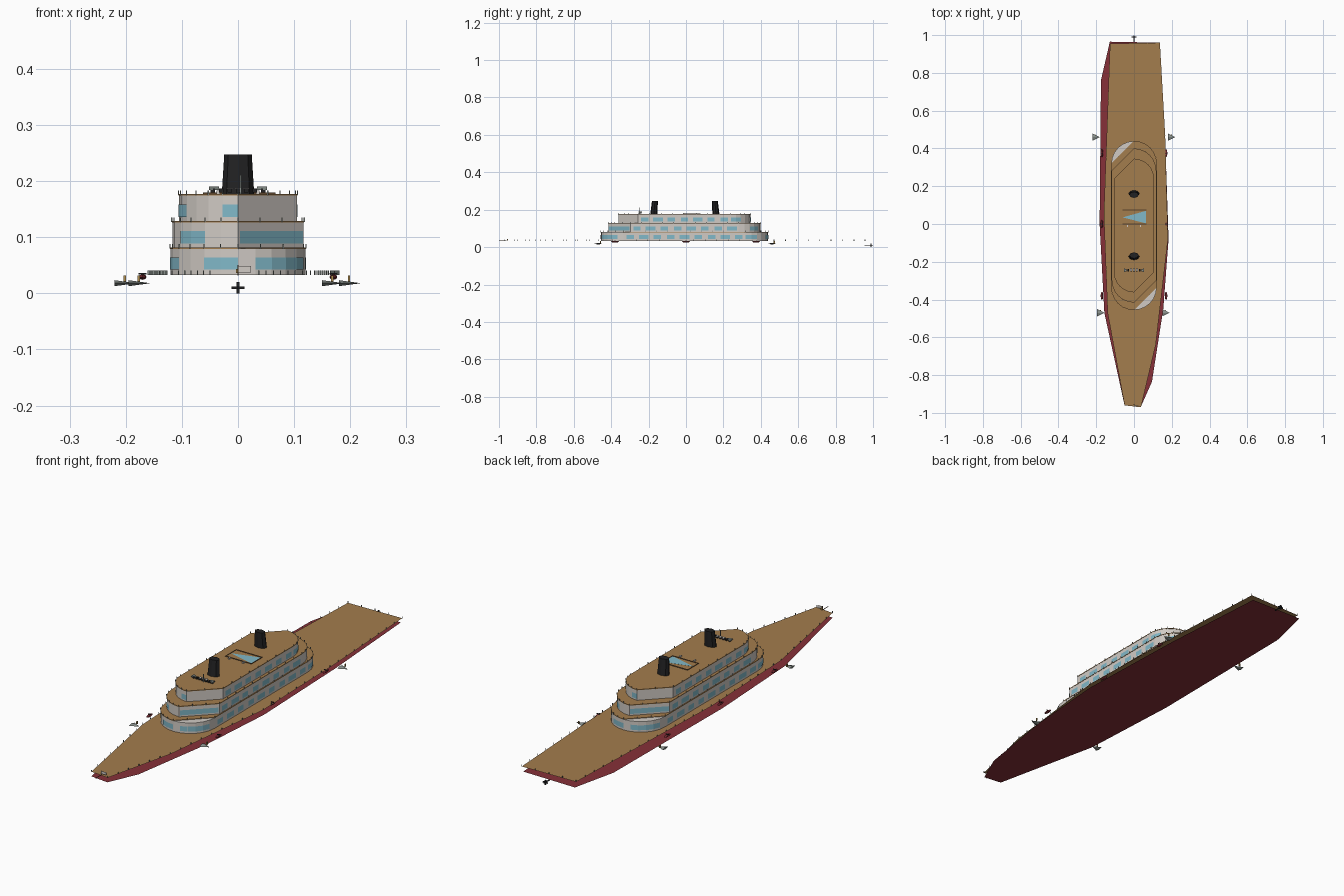
import bpy, bmesh, math
from mathutils import Vector

old = bpy.data.objects.get("Cube")
if old:
    bpy.data.objects.remove(old, do_unlink=True)


def material(name, r, g, b):
    m = bpy.data.materials.new(name)
    m.use_nodes = True
    m.diffuse_color = (r, g, b, 1)
    m.node_tree.nodes["Principled BSDF"].inputs["Base Color"].default_value = (r, g, b, 1)
    return m


WOOD = material("deck wood", 0.37, 0.205, 0.075)
RED = material("hull red", 0.24, 0.03, 0.04)
WALL = material("warm white", 0.64, 0.60, 0.56)
GLASS = material("window blue", 0.22, 0.48, 0.58)
BLACK = material("funnel black", 0.015, 0.015, 0.016)
TRIM = material("dark wood", 0.10, 0.055, 0.025)
GREY = material("rail grey", 0.25, 0.28, 0.26)
GOLD = material("brass", 0.45, 0.28, 0.08)


def finish(name, bm, mat):
    mesh = bpy.data.meshes.new(name)
    bm.to_mesh(mesh)
    bm.free()
    mesh.materials.append(mat)
    obj = bpy.data.objects.new(name, mesh)
    bpy.context.collection.objects.link(obj)
    return obj


def sheet(bm, points, z):
    return bm.faces.new([bm.verts.new((x, y, z)) for x, y in points])


def add_box(bm, centre, size):
    verts = bmesh.ops.create_cube(bm, size=1)["verts"]
    bmesh.ops.scale(bm, vec=size, verts=verts)
    bmesh.ops.translate(bm, vec=centre, verts=verts)


def box(name, centre, size, mat):
    bm = bmesh.new()
    add_box(bm, centre, size)
    return finish(name, bm, mat)


def prism(name, points, z0, z1, mat):
    bm = bmesh.new()
    face = sheet(bm, points, z0)
    top = bmesh.ops.extrude_face_region(bm, geom=[face])["geom"]
    bmesh.ops.translate(bm, vec=(0, 0, z1 - z0), verts=[v for v in top if isinstance(v, bmesh.types.BMVert)])
    bmesh.ops.recalc_face_normals(bm, faces=bm.faces)
    return finish(name, bm, mat)


def tier_outline(r, half, chamfer, steps=6):
    """Long rounded outline, optionally with two opposite corners cut straight."""
    quarter = []
    straight = half - r
    for corner in range(4):
        cy = straight if corner < 2 else -straight
        cut = chamfer and corner in (1, 3)
        for i in range(0, steps + 1, steps if cut else 1):
            a = math.pi / 2 * (corner + i / steps)
            p = (r * math.cos(a), cy + r * math.sin(a) + CENTRE)
            if not quarter or (Vector(p) - Vector(quarter[-1])).length > 1e-4:
                quarter.append(p)
    return quarter[:-1] if (Vector(quarter[0]) - Vector(quarter[-1])).length < 1e-4 else quarter


def posts(name, outline, z, height, pitch, mat):
    bm = bmesh.new()
    for i, p in enumerate(outline):
        a, b = Vector(p), Vector(outline[(i + 1) % len(outline)])
        n = max(1, round((b - a).length / pitch))
        for k in range(n):
            q = a.lerp(b, k / n)
            add_box(bm, (q.x, q.y, z + height / 2), (0.002, 0.002, height))
    finish(name, bm, mat)


CENTRE = -0.008
DECK, KEEL = 0.033, 0.012

# Open hull: bottom sheet and main deck sheet
keel = [(-0.05, -0.96), (0.035, -0.97), (0.095, -0.835), (0.155, -0.45), (0.183, -0.08),
        (0.165, 0.45), (0.13, 0.96), (-0.128, 0.965), (-0.175, 0.76), (-0.182, 0.0), (-0.157, -0.47)]
deck = [(-0.05, -0.96), (0.037, -0.97), (0.115, -0.64), (0.18, -0.08), (0.165, 0.47),
        (0.137, 0.96), (-0.127, 0.955), (-0.16, 0.05), (-0.14, -0.47)]
for name, pts, z, mat in (("hull_bottom", keel, KEEL, RED), ("main_deck", deck, DECK, WOOD)):
    bm = bmesh.new()
    sheet(bm, pts, z)
    finish(name, bm, mat)
posts("deck_rail_posts", deck, DECK, 0.008, 0.06, GREY)

# Superstructure tiers: radius, half length, base, top, cut walls, glazed arc steps, glazed cut
tiers = [("lower", 0.12, 0.447, 0.033, 0.08, False, (0, 1, 4, 5), False),
         ("middle", 0.117, 0.407, 0.08, 0.127, True, (2, 3), True),
         ("upper", 0.105, 0.353, 0.127, 0.175, True, (0, 4, 5), False)]
for level, (name, r, half, z0, z1, cut, arcs, glaze_cut) in enumerate(tiers):
    walls = tier_outline(r, half, cut)
    prism(name + "_tier_walls", walls, z0, z1, WALL)
    roof = tier_outline(r + 0.001, half + 0.001, True)
    prism(name + "_tier_roof", roof, z1 - 0.001, z1 + 0.002, WOOD)
    posts(name + "_tier_rail", roof, z1, 0.008, 0.06, GREY)

    # Windows as thin panes laid on the walls
    bm = bmesh.new()
    low, high = z0 + 0.009, z0 + 0.031

    def pane(a, b):
        a, b = Vector(a), Vector(b)
        d = (b - a).normalized()
        out = Vector((d.y, -d.x)) * 0.0012
        a, b = a + out, b + out
        bm.faces.new([bm.verts.new(v) for v in
                      ((a.x, a.y, low), (b.x, b.y, low), (b.x, b.y, high), (a.x, a.y, high))])

    for i, p in enumerate(walls):
        q = walls[(i + 1) % len(walls)]
        a, b = Vector(p), Vector(q)
        length = (b - a).length
        if length > 0.3:
            count = 9 - level
            for k in range(count):
                wide = 0.36 if k % 3 == 1 else 0.27
                mid = (k + 0.5) / count
                pane(a.lerp(b, mid - wide / count), a.lerp(b, mid + wide / count))
        elif length > 0.1:
            if glaze_cut:
                pane(a.lerp(b, 0.02), a.lerp(b, 0.98))
        else:
            # Step number measured from the end tip of the tier
            m = (a + b) / 2
            ang = math.atan2(abs(m.x), abs(m.y - CENTRE) - (half - r))
            step = int(ang / (math.pi / 12))
            if m.x * (m.y - CENTRE) < 0:
                step = (step + 3) % 6
            if step in arcs:
                pane(p, q)
    finish(name + "_tier_windows", bm, GLASS)

# Funnels: tapered, leaning towards each other's centre line
ROOF = 0.177
for name, y, lean in (("front_funnel", -0.172, 0.006), ("rear_funnel", 0.16, -0.006)):
    bm = bmesh.new()
    bmesh.ops.create_cone(bm, cap_ends=True, segments=8, radius1=0.029, radius2=0.0245, depth=0.071)
    for v in bm.verts:
        v.co = (v.co.x, v.co.y * 0.65 + y + (lean if v.co.z > 0 else 0), v.co.z + ROOF + 0.0345)
    finish(name, bm, BLACK)

# Pool: dark surround and a triangular sheet of water
prism("pool_floor", [(-0.06, 0.0), (0.065, 0.0), (0.065, 0.075), (-0.06, 0.075)], ROOF, ROOF + 0.0005, WOOD)
prism("pool_water", [(-0.06, 0.035), (0.064, 0.003), (0.064, 0.07)], ROOF, ROOF + 0.001, GLASS)
for y, t in ((0.0, 0.003), (0.075, 0.005)):
    box("pool_edge", (0.002, y, ROOF + 0.001), (0.128, t, 0.003), TRIM)
for x in (-0.061, 0.066):
    box("pool_side", (x, 0.037, ROOF + 0.001), (0.002, 0.075, 0.003), TRIM)

# Row of deck chairs and thin mast on the top roof
for k in range(7):
    x = (k - 3) * 0.015
    box("deck_chair", (x, -0.245, ROOF + 0.006), (0.008, 0.012, 0.007), BLACK)
    if k in (2, 3, 4):
        box("chair_cushion", (x, -0.243, ROOF + 0.010), (0.010, 0.014, 0.002), WALL)
for side in (-1, 1):
    prism("roof_vane", [(side * 0.052, -0.255), (side * 0.052, -0.235), (side * 0.034, -0.245)],
          ROOF + 0.007, ROOF + 0.013, GREY)
    box("roof_lamp", (side * 0.035, -0.01, ROOF + 0.003), (0.006, 0.012, 0.006), WALL)
box("roof_mast", (0.005, -0.25, 0.194), (0.002, 0.002, 0.034), GREY)

# Lifeboats hung along both sides
for side in (-1, 1):
    for y in (-0.38, 0.0, 0.375):
        bm = bmesh.new()
        bmesh.ops.create_uvsphere(bm, u_segments=8, v_segments=4, radius=1)
        for v in bm.verts:
            v.co = (v.co.x * 0.007 + side * 0.17, v.co.y * 0.022 + y, v.co.z * 0.005 + 0.029)
        finish("lifeboat", bm, RED)
        box("lifeboat_davit", (side * 0.17, y, 0.035), (0.014, 0.004, 0.003), BLACK)

# Pointed fins at the sides, each on a short brass arm
for x, y, s in ((-0.22, 0.46, 1), (0.18, 0.46, 1), (-0.195, -0.47, 1), (0.15, -0.47, 1)):
    bm = bmesh.new()
    bmesh.ops.create_cone(bm, cap_ends=True, segments=4, radius1=0.019, radius2=0.001, depth=0.037)
    for v in bm.verts:
        v.co = (x + s * (v.co.z + 0.0185), y + v.co.y, 0.018 + v.co.x * 0.28)
    finish("side_fin", bm, GREY)
    box("fin_arm", (x + 0.018, y + 0.012, 0.026), (0.004, 0.006, 0.012), GOLD)

# Stern screw and bow fittings
box("screw_shaft", (0, 0.977, 0.01), (0.004, 0.044, 0.004), BLACK)
box("screw_blade_upright", (0, 0.99, 0.01), (0.005, 0.006, 0.02), BLACK)
box("screw_blade_level", (0, 0.99, 0.01), (0.024, 0.006, 0.004), BLACK)
box("bow_spar", (0, -0.98, DECK), (0.002, 0.04, 0.002), TRIM)
box("bow_staff", (0, -0.96, 0.041), (0.002, 0.002, 0.018), TRIM)
box("bow_bell", (0, -0.955, 0.04), (0.007, 0.006, 0.007), GOLD)
box("bow_pennant", (0.012, -0.96, 0.043), (0.022, 0.001, 0.012), WALL)
